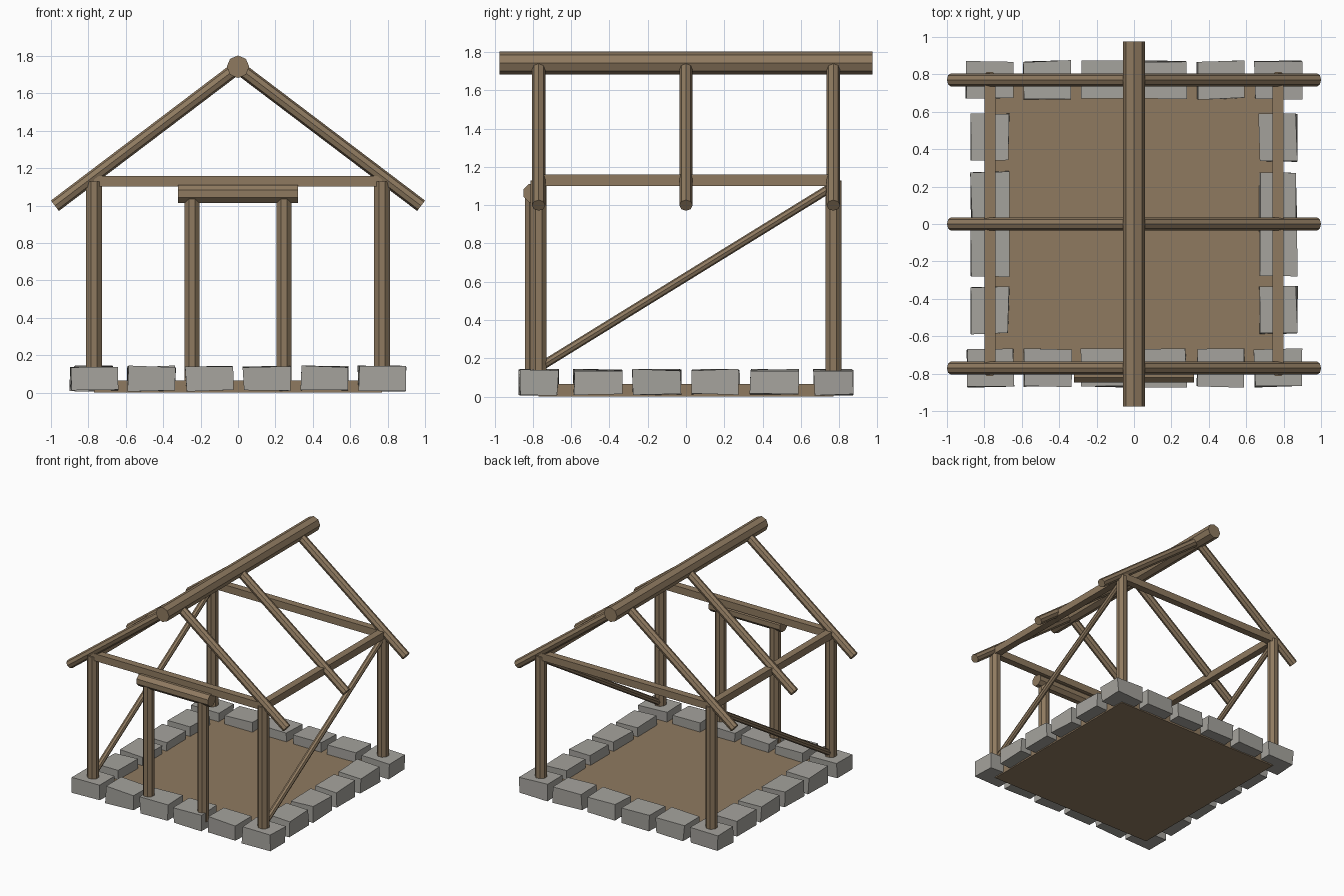
import bpy, bmesh, math, random
from mathutils import Vector, Matrix

random.seed(4)
cube = bpy.data.objects.get("Cube")
if cube:
    bpy.data.objects.remove(cube, do_unlink=True)


def material(name, color):
    m = bpy.data.materials.new(name)
    m.use_nodes = True
    m.diffuse_color = color
    m.node_tree.nodes["Principled BSDF"].inputs["Base Color"].default_value = color
    return m


wood = material("brown_wood", (0.275, 0.195, 0.117, 1))
stone = material("grey_stone", (0.376, 0.366, 0.337, 1))


def finish(bm, name, mat):
    bmesh.ops.recalc_face_normals(bm, faces=bm.faces)
    mesh = bpy.data.meshes.new(name)
    bm.to_mesh(mesh)
    bm.free()
    mesh.materials.append(mat)
    obj = bpy.data.objects.new(name, mesh)
    bpy.context.collection.objects.link(obj)
    return obj


def log(name, start, end, radius, flat=False):
    """Eight-sided log between two points; flat turns a face outward."""
    a, b = Vector(start), Vector(end)
    z = (b - a).normalized()
    up = Vector((0, 1, 0)) if abs(z.z) > 0.99 else Vector((0, 0, 1))
    x = up.cross(z).normalized()
    y = z.cross(x)
    turn = Matrix((x, y, z)).transposed().to_4x4()
    roll = Matrix.Rotation(math.pi / 8 if flat else 0, 4, 'Z')
    bm = bmesh.new()
    bmesh.ops.create_cone(bm, cap_ends=True, segments=8, radius1=radius,
                          radius2=radius, depth=(b - a).length,
                          matrix=Matrix.Translation((a + b) / 2) @ turn @ roll)
    return finish(bm, name, wood)


def box(name, center, size, mat, jitter=0.0):
    bm = bmesh.new()
    bmesh.ops.create_cube(bm, size=1)
    for v in bm.verts:
        v.co = Vector(c + s * k + random.uniform(-jitter, jitter)
                      for c, s, k in zip(center, size, v.co))
    return finish(bm, name, mat)


HALF = 0.77      # half the frame width and depth
BEAM_Z = 1.13
SIDES = ((-1, "right"), (1, "left"))
ENDS = ((-1, "front"), (1, "back"))

# Earth-coloured floor slab
box("floor", (0, 0, 0.0325), (2 * HALF, 2 * HALF, 0.065), wood)

# Ring of rough foundation stones
for i in range(6):
    t = -HALF + i * 2 * HALF / 5
    for s, end in ENDS:
        box(f"{end}_stone_{i}", (t, s * HALF, 0.075), (0.25, 0.2, 0.128), stone, 0.006)
    if 0 < i < 5:
        for s, side in SIDES:
            box(f"{side}_stone_{i}", (s * HALF, t, 0.075), (0.2, 0.25, 0.128), stone, 0.006)

# Corner posts, tie beams, braces and door posts
for sx, side in SIDES:
    x = sx * HALF
    for sy, end in ENDS:
        y = sy * HALF
        log(f"{end}_{side}_post", (x, y, 0.1), (x, y, BEAM_Z), 0.045, True)
    box(f"{side}_beam", (x, 0, BEAM_Z), (0.058, 2 * HALF, 0.058), wood)
    log(f"{side}_brace", (x, -HALF, 0.15), (x, HALF, 1.1), 0.023)
    log(f"{side}_door_post", (sx * 0.246, -0.8, 0.065), (sx * 0.246, -0.8, 1.04), 0.044, True)
for sy, end in ENDS:
    box(f"{end}_beam", (0, sy * HALF, BEAM_Z), (2 * HALF, 0.058, 0.058), wood)

# Door lintel
log("door_lintel", (-0.322, -0.8, 1.063), (0.322, -0.8, 1.063), 0.052, True)

# Ridge log and three pairs of rafters
log("ridge", (0, -0.975, 1.742), (0, 0.975, 1.742), 0.06)
for y, place in ((-HALF, "front"), (0, "middle"), (HALF, "back")):
    for s, side in SIDES:
        log(f"{place}_{side}_rafter", (0, y, 1.74), (s * 0.979, y, 0.999), 0.035)
